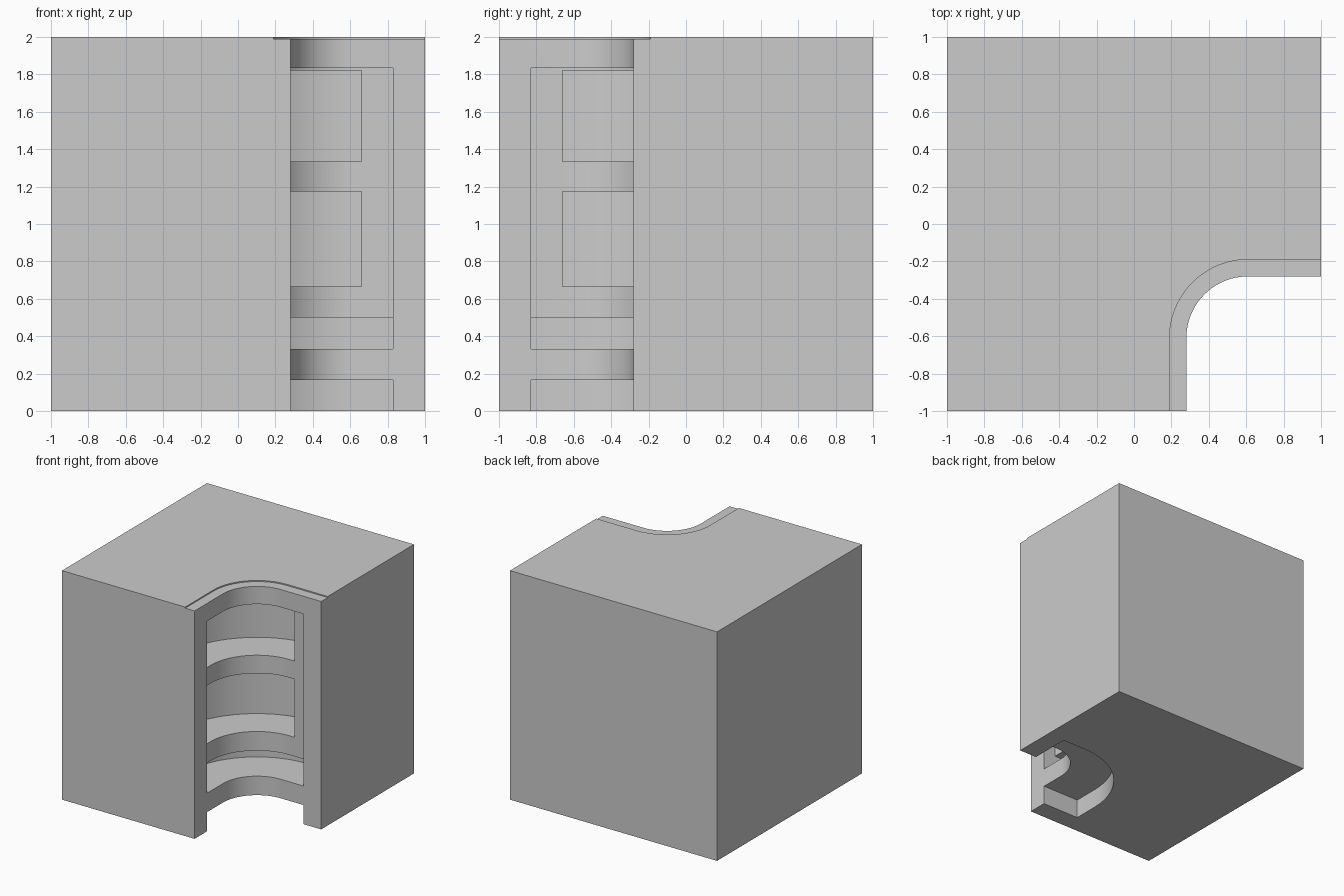
import bpy, bmesh, math

if "Cube" in bpy.data.objects:
    bpy.data.objects.remove(bpy.data.objects["Cube"])

C = 0.61  # arc centre at (C, -C)


def prism(name, pts, z0, z1):
    bm = bmesh.new()
    face = bm.faces.new([bm.verts.new((x, y, z0)) for x, y in pts])
    ext = bmesh.ops.extrude_face_region(bm, geom=[face])
    for v in ext["geom"]:
        if isinstance(v, bmesh.types.BMVert):
            v.co.z = z1
    bmesh.ops.recalc_face_normals(bm, faces=bm.faces)
    me = bpy.data.meshes.new(name)
    bm.to_mesh(me)
    bm.free()
    ob = bpy.data.objects.new(name, me)
    bpy.context.collection.objects.link(ob)
    return ob


def bend(r, e, n=24):
    """Quarter-bend outline: wall at arc radius r, straight ends out to e."""
    pts = [(e, r - C)]
    for i in range(n + 1):
        a = math.pi / 2 * (1 + i / n)
        pts.append((C + r * math.cos(a), -C + r * math.sin(a)))
    return pts + [(C - r, -e), (e, -e)]


# Solid block
body = prism("corner_block", [(-1, -1), (1, -1), (1, 1), (-1, 1)], 0, 2)

# name, arc radius, end position, bottom, top
cuts = [
    ("corner_notch", 0.33, 1.10, -0.1, 2.1),
    ("top_trim_step", 0.42, 1.10, 1.99, 2.1),
    ("bottom_recess", 0.69, 0.83, -0.1, 0.167),
    ("slot_recess", 0.69, 0.83, 0.333, 0.50),
    ("panel_recess", 0.45, 0.83, 0.42, 1.835),
    ("lower_niche", 0.785, 0.66, 0.667, 1.175),
    ("upper_niche", 0.785, 0.66, 1.333, 1.82),
]

# Carve the notch and the curved recesses
bpy.context.view_layer.objects.active = body
body.select_set(True)
for name, r, e, z0, z1 in cuts:
    cutter = prism(name, bend(r, e), z0, z1)
    cutter.hide_render = True
    mod = body.modifiers.new(name, "BOOLEAN")
    mod.operation = "DIFFERENCE"
    mod.solver = "EXACT"
    mod.object = cutter
    bpy.ops.object.modifier_apply(modifier=mod.name)
    bpy.data.objects.remove(cutter)

bpy.ops.object.shade_smooth_by_angle(angle=math.radians(30))
